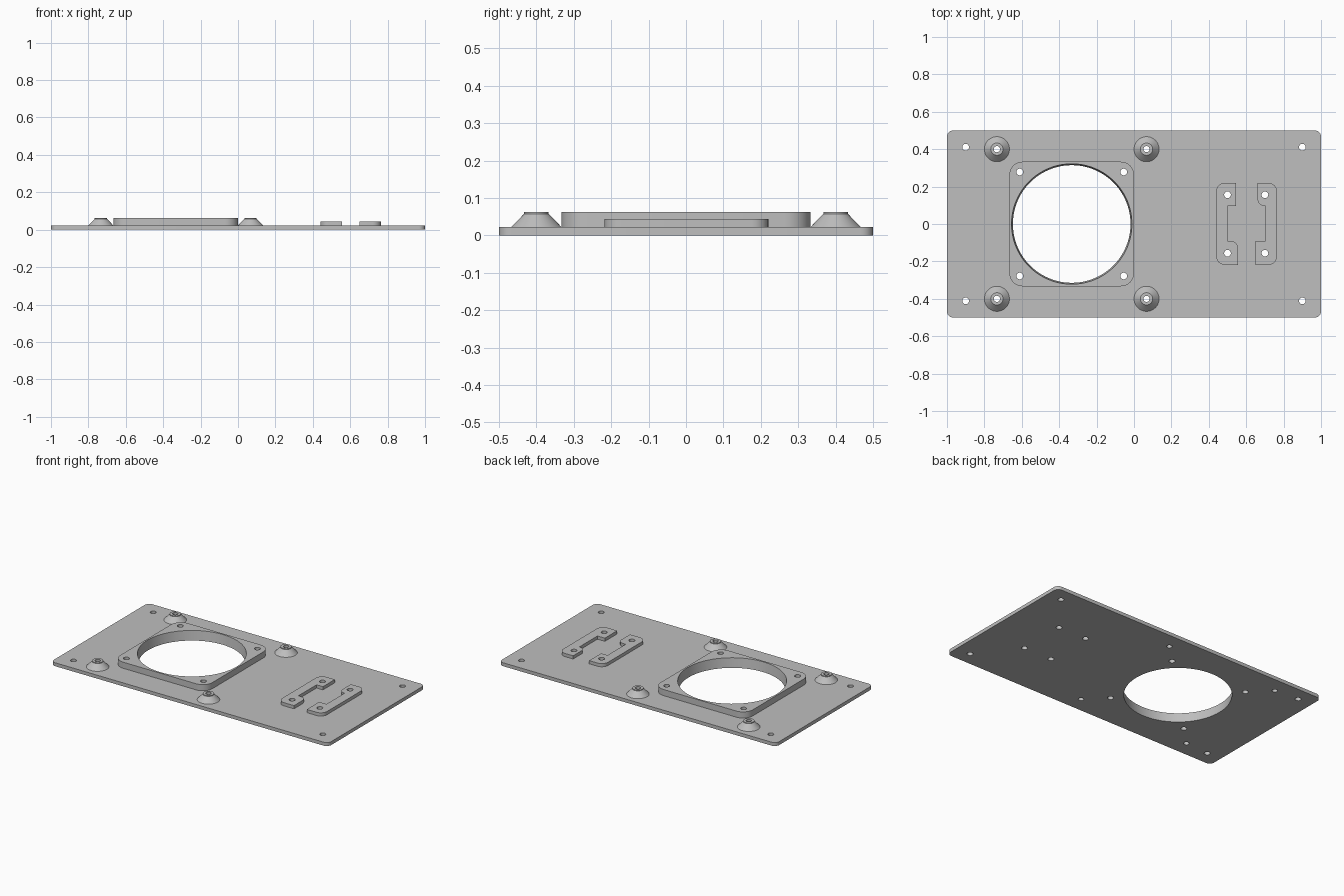
import bpy, bmesh, math
from mathutils import Vector

if "Cube" in bpy.data.objects:
    bpy.data.objects.remove(bpy.data.objects["Cube"])

T = 0.0225          # plate thickness
FRAME_TOP = 0.0625  # top of fan frame and posts
PAD_TOP = 0.0435    # top of bracket pads
FAN = (-0.333, 0.0)
POSTS = [(x, y) for x in (-0.733, 0.067) for y in (-0.4, 0.4)]

grey = bpy.data.materials.new("plain grey")
grey.diffuse_color = (0.52, 0.52, 0.52, 1)
grey.use_nodes = True
grey.node_tree.nodes["Principled BSDF"].inputs["Base Color"].default_value = grey.diffuse_color


def make(name, bm):
    bmesh.ops.recalc_face_normals(bm, faces=bm.faces)
    me = bpy.data.meshes.new(name)
    bm.to_mesh(me)
    bm.free()
    me.materials.append(grey)
    ob = bpy.data.objects.new(name, me)
    bpy.context.collection.objects.link(ob)
    return ob


def rounded(points, steps=8):
    """Outline from (x, y, corner radius) points with square corners."""
    out = []
    for i, (x, y, r) in enumerate(points):
        p = Vector((x, y))
        if r == 0:
            out.append(p)
            continue
        a = (Vector(points[i - 1][:2]) - p).normalized() * r
        b = (Vector(points[(i + 1) % len(points)][:2]) - p).normalized() * r
        for k in range(steps + 1):
            t = k / steps * math.pi / 2
            out.append(p + a * (1 - math.sin(t)) + b * (1 - math.cos(t)))
    return out


def slab(name, points, z0, z1):
    bm = bmesh.new()
    face = bm.faces.new([bm.verts.new((p.x, p.y, z0)) for p in rounded(points)])
    ext = bmesh.ops.extrude_face_region(bm, geom=[face])
    for v in ext["geom"]:
        if isinstance(v, bmesh.types.BMVert):
            v.co.z = z1
    return make(name, bm)


def box(cx, cy, hx, hy, r):
    return [(cx + sx * hx, cy + sy * hy, r)
            for sx, sy in ((-1, -1), (1, -1), (1, 1), (-1, 1))]


def lathe(bm, cx, cy, profile, n):
    """Closed round solid from (radius, z) rings."""
    rings = [[bm.verts.new((cx + r * math.cos(2 * math.pi * k / n),
                            cy + r * math.sin(2 * math.pi * k / n), z))
              for k in range(n)] for r, z in profile]
    for lo, hi in zip(rings, rings[1:]):
        for k in range(n):
            j = (k + 1) % n
            bm.faces.new((lo[k], lo[j], hi[j], hi[k]))
    bm.faces.new(rings[0][::-1])
    bm.faces.new(rings[-1])


# base plate, fan frame
parts = [slab("base_plate", box(0, 0, 1, 0.5, 0.033), 0, T),
         slab("fan_frame", box(*FAN, 0.333, 0.333, 0.07), T, FRAME_TOP)]

# bracket pads, each a C shape with one rounded inner corner
parts.append(slab("left_bracket_pad", [
    (0.44, -0.218, 0.045), (0.557, -0.218, 0), (0.557, -0.09, 0.04),
    (0.499, -0.09, 0), (0.499, 0.097, 0), (0.545, 0.097, 0),
    (0.545, 0.22, 0), (0.44, 0.22, 0.045)], T, PAD_TOP))
parts.append(slab("right_bracket_pad", [
    (0.764, -0.218, 0.045), (0.764, 0.22, 0.045), (0.661, 0.22, 0),
    (0.661, 0.097, 0.035), (0.702, 0.097, 0), (0.702, -0.09, 0),
    (0.649, -0.09, 0), (0.649, -0.218, 0)], T, PAD_TOP))

# conical posts with a short collar
for x, y in POSTS:
    bm = bmesh.new()
    lathe(bm, x, y, [(0.067, T), (0.033, 0.0575), (0.033, FRAME_TOP)], 48)
    parts.append(make("mounting_post", bm))

# all holes in one cutter: screw holes and the slightly tapered fan opening
holes = [(x, y) for x in (-0.9, 0.9) for y in (-0.411, 0.411)] + POSTS
holes += [(FAN[0] + sx * 0.278, sy * 0.278) for sx in (-1, 1) for sy in (-1, 1)]
holes += [(x, y) for x in (0.5, 0.7) for y in (-0.156, 0.156)]
bm = bmesh.new()
for x, y in holes:
    r = 0.0165 if (x, y) in POSTS else 0.018
    lathe(bm, x, y, [(r, -0.05), (r, 0.12)], 24)
lathe(bm, *FAN, [(0.3145, -0.05), (0.3145, 0.0), (0.322, FRAME_TOP), (0.322, 0.12)], 96)
cutter = make("hole_cutter", bm)
cutter.hide_render = True

for ob in parts:
    bpy.ops.object.select_all(action='DESELECT')
    bpy.context.view_layer.objects.active = ob
    ob.select_set(True)
    mod = ob.modifiers.new("holes", 'BOOLEAN')
    mod.operation = 'DIFFERENCE'
    mod.solver = 'EXACT'
    mod.object = cutter
    bpy.ops.object.modifier_apply(modifier=mod.name)
    bpy.ops.object.shade_smooth_by_angle(angle=math.radians(30))

bpy.data.objects.remove(cutter, do_unlink=True)
